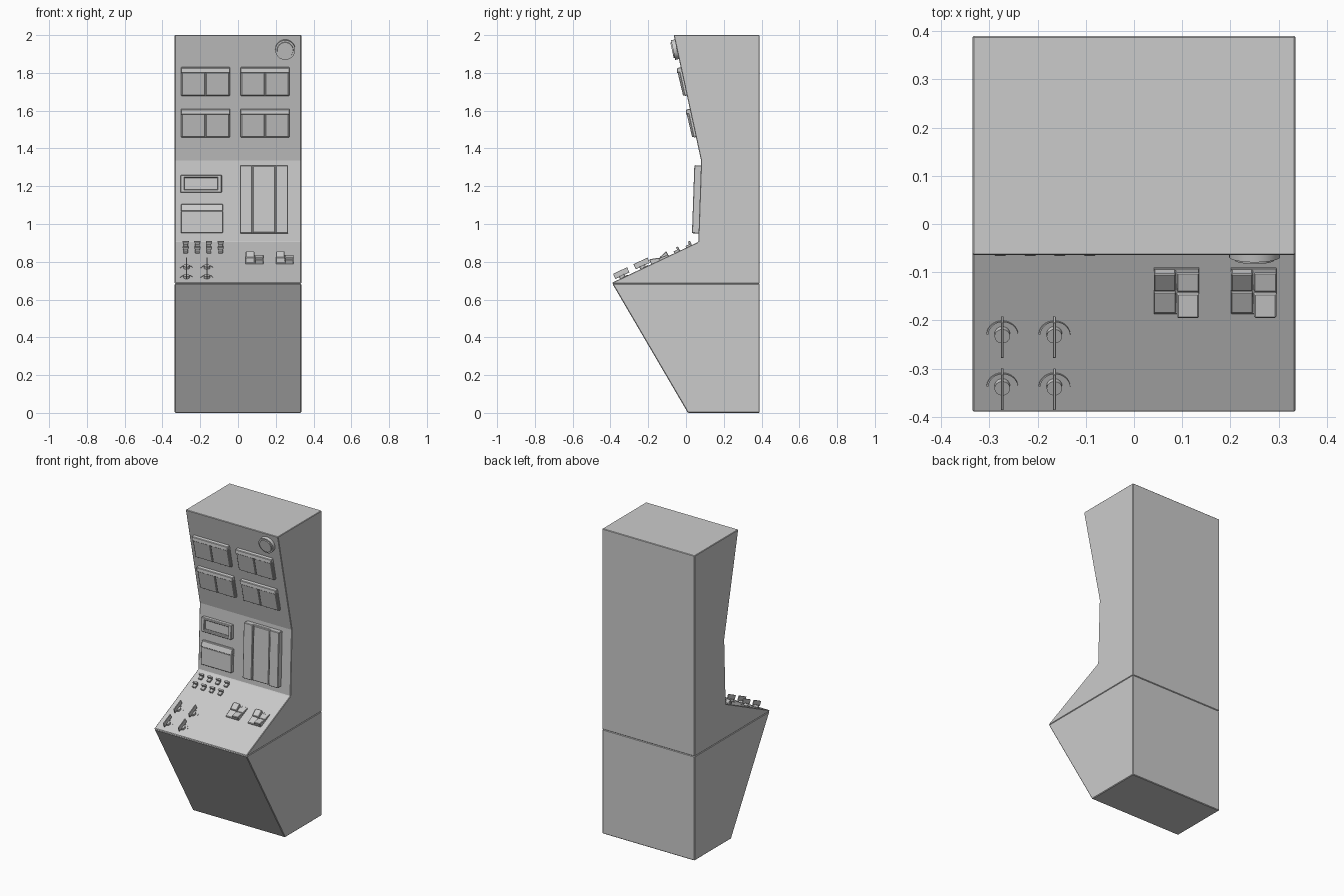
import bpy, bmesh, math
from mathutils import Matrix, Vector

if "Cube" in bpy.data.objects:
    bpy.data.objects.remove(bpy.data.objects["Cube"])

W = 0.335
# Front panels as (y, z) lower end -> upper end
CONSOLE = ((-0.39, 0.69), (0.065, 0.905))
MIDDLE = ((0.065, 0.905), (0.08, 1.335))
UPPER = ((0.08, 1.335), (-0.065, 2.0))


def finish(name, bm, bevel=0.0, smooth=False):
    bmesh.ops.recalc_face_normals(bm, faces=bm.faces)
    me = bpy.data.meshes.new(name)
    bm.to_mesh(me)
    bm.free()
    ob = bpy.data.objects.new(name, me)
    bpy.context.collection.objects.link(ob)
    if bevel:
        m = ob.modifiers.new("bevel", 'BEVEL')
        m.width = bevel
        m.segments = 1
        m.limit_method = 'ANGLE'
    if smooth:
        for p in me.polygons:
            p.use_smooth = len(p.vertices) == 4
    return ob


def extrude_profile(name, pts, bevel):
    bm = bmesh.new()
    f = bm.faces.new([bm.verts.new((-W, y, z)) for y, z in pts])
    new = bmesh.ops.extrude_face_region(bm, geom=[f])["geom"]
    bmesh.ops.translate(bm, vec=(2 * W, 0, 0), verts=[v for v in new if isinstance(v, bmesh.types.BMVert)])
    return finish(name, bm, bevel)


def frame(panel, x, c):
    """Local frame on a panel: x across, y up the slope, z outward.
    c is world y on the console and world z on the other panels."""
    a, b = Vector(panel[0]), Vector(panel[1])
    k = 0 if panel is CONSOLE else 1
    p = a.lerp(b, (c - a[k]) / (b[k] - a[k]))
    d = (b - a).normalized()
    return Matrix(((1, 0, 0, x), (0, d.x, -d.y, p.x), (0, d.y, d.x, p.y), (0, 0, 0, 1)))


def block(name, panel, x0, x1, c0, c1, h_low, h_high=None, base=-0.004, bevel=0.003, flare=0.0):
    """Slab on a panel; height may differ at its lower and upper ends."""
    h_high = h_low if h_high is None else h_high
    bm = bmesh.new()
    v = []
    for c, h in ((c0, h_low), (c1, h_high)):
        m = frame(panel, 0, c)
        for x, z, s in ((x0, base, 0), (x1, base, 0), (x1, h, flare), (x0, h, -flare)):
            v.append(bm.verts.new(m @ Vector((x + s, 0, z))))
    bm.faces.new(v[:4])
    bm.faces.new(v[4:])
    for i in range(4):
        j = (i + 1) % 4
        bm.faces.new((v[i], v[j], v[j + 4], v[i + 4]))
    return finish(name, bm, bevel)


def disc(name, panel, x, c, r, h, r_top=None, sides=32, bevel=0.0):
    bm = bmesh.new()
    bmesh.ops.create_cone(bm, cap_ends=True, segments=sides, radius1=r, radius2=r_top or r, depth=h + 0.004,
                          matrix=frame(panel, x, c) @ Matrix.Translation((0, 0, (h - 0.004) / 2)))
    return finish(name, bm, bevel, True)


def dial_arc(name, panel, x, c, r, w, h, steps=16):
    """Raised crescent around the upper half of a knob."""
    bm = bmesh.new()
    m = frame(panel, x, c)
    rows = []
    for i in range(steps + 1):
        a = math.radians(5 + 170 * i / steps)
        t = w * (0.15 + 0.85 * i / steps)
        rows.append([bm.verts.new(m @ Vector((q * math.cos(a), q * math.sin(a), z)))
                     for q, z in ((r - t, -0.002), (r, -0.002), (r, h), (r - t, h))])
    for p, q in zip(rows, rows[1:]):
        for i in range(4):
            j = (i + 1) % 4
            bm.faces.new((p[i], p[j], q[j], q[i]))
    bm.faces.new(rows[0])
    bm.faces.new(rows[-1])
    return finish(name, bm)


# Cabinet
extrude_profile("cabinet_base", [(0.01, 0), (0.39, 0), (0.39, 0.684), (-0.39, 0.684)], 0.004)
extrude_profile("cabinet_upper", [CONSOLE[0], MIDDLE[0], UPPER[0], UPPER[1],
                                  (0.39, 2.0), (0.39, 0.684), (-0.388, 0.684)], 0.005)

# Four double display units under small hoods
for x in (-0.302, 0.013):
    for z in (1.46, 1.68):
        block("display_backplate", UPPER, x, x + 0.26, z, z + 0.15, 0.012)
        block("display_hood", UPPER, x, x + 0.26, z + 0.125, z + 0.15, 0.027, 0.02)
        for s in (0.004, 0.132):
            block("display_screen", UPPER, x + s, x + s + 0.124, z + 0.004, z + 0.127, 0.02, 0.022)

# Round beacon
disc("beacon_rim", UPPER, 0.25, 1.925, 0.053, 0.02)
disc("beacon_lens", UPPER, 0.25, 1.925, 0.047, 0.026, 0.042)

# Small readout with raised frame
block("readout_glass", MIDDLE, -0.285, -0.105, 1.18, 1.25, 0.01)
for z in (1.166, 1.244):
    block("readout_frame_rail", MIDDLE, -0.304, -0.086, z, z + 0.015, 0.024)
for x in (-0.304, -0.108):
    block("readout_frame_side", MIDDLE, x, x + 0.022, 1.166, 1.259, 0.024)

# Slot unit
block("slot_body", MIDDLE, -0.302, -0.08, 0.952, 1.068, 0.022)
block("slot_lid", MIDDLE, -0.302, -0.08, 1.068, 1.105, 0.026, 0.014)

# Tall cabinet door unit
block("tall_unit_back", MIDDLE, 0.01, 0.266, 0.95, 1.31, 0.024)
block("tall_unit_left", MIDDLE, 0.01, 0.075, 0.95, 1.31, 0.035)
block("tall_unit_right", MIDDLE, 0.2, 0.266, 0.95, 1.31, 0.035)
block("tall_unit_door", MIDDLE, 0.08, 0.196, 0.953, 1.306, 0.032)

# Toggle switches
for x in (-0.277, -0.215, -0.154, -0.092):
    for y in (-0.045, 0.018):
        block("toggle_base", CONSOLE, x - 0.012, x + 0.012, y - 0.017, y + 0.011, 0.01, bevel=0.002)
        block("toggle_lever", CONSOLE, x - 0.007, x + 0.007, y + 0.002, y + 0.013, 0.024, flare=0.01, bevel=0.001)

# Rotary selector knobs
for x in (-0.273, -0.165):
    for y in (-0.335, -0.227):
        disc("knob_hub", CONSOLE, x, y, 0.016, 0.014, sides=24)
        block("knob_handle", CONSOLE, x - 0.003, x + 0.003, y - 0.034, y + 0.04, 0.04, base=0.01, bevel=0.001)
        dial_arc("knob_scale", CONSOLE, x, y - 0.003, 0.033, 0.004, 0.003)

# Paired rocker switches, thrown opposite ways
for x in (0.041, 0.201):
    block("rocker_plate", CONSOLE, x, x + 0.094, -0.184, -0.09, 0.006, bevel=0.001)
    block("rocker_left_low", CONSOLE, x, x + 0.046, -0.182, -0.136, 0.008, 0.012, bevel=0.002)
    block("rocker_left_high", CONSOLE, x, x + 0.046, -0.134, -0.092, 0.014, 0.028, bevel=0.003)
    block("rocker_right_low", CONSOLE, x + 0.048, x + 0.094, -0.136, -0.098, 0.012, 0.008, bevel=0.002)
    block("rocker_right_high", CONSOLE, x + 0.048, x + 0.094, -0.184, -0.138, 0.028, 0.014, bevel=0.003)
